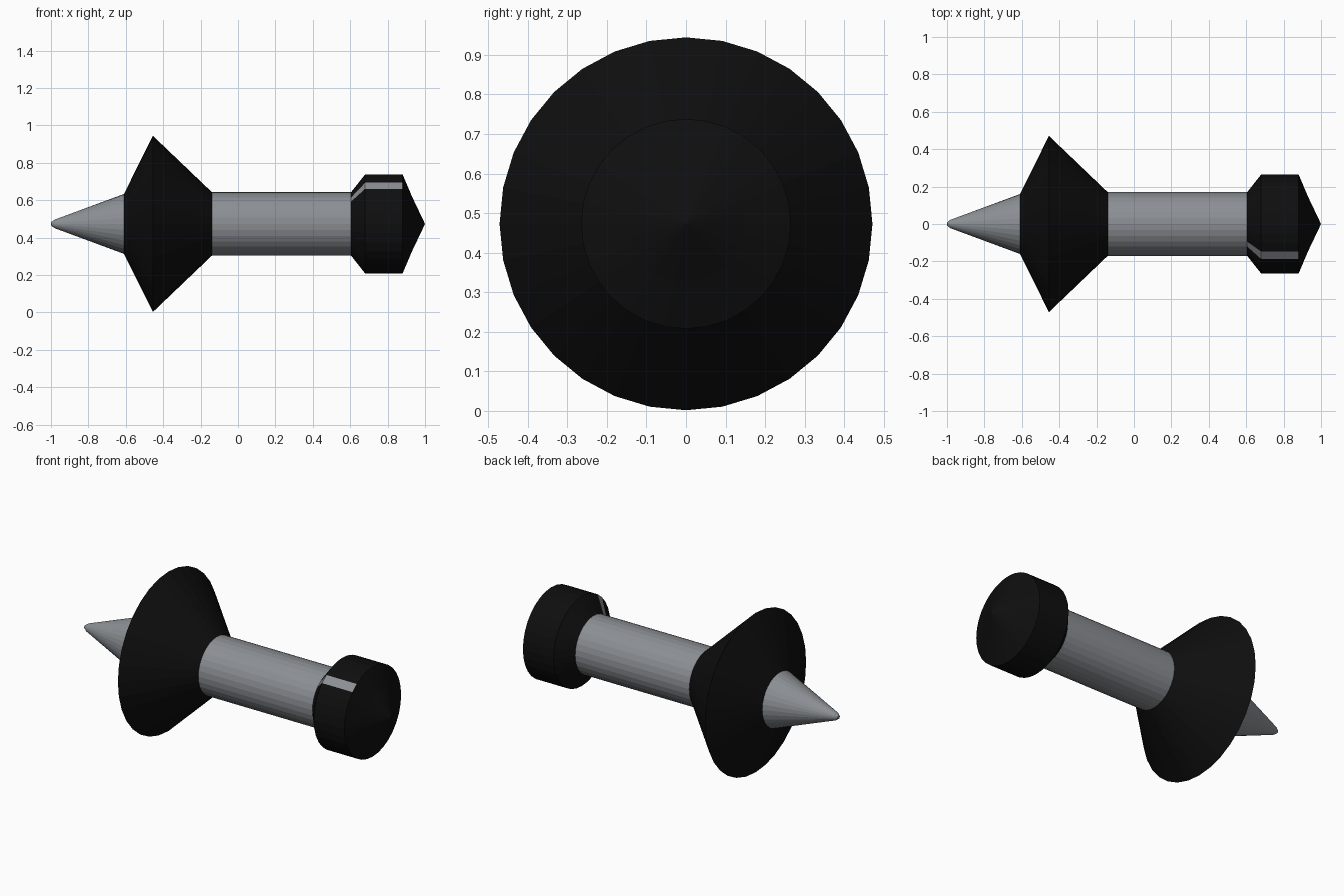
import bpy, bmesh, math

SIDES = 32
AXIS_Z = 0.473

cube = bpy.data.objects.get("Cube")
if cube:
    bpy.data.objects.remove(cube, do_unlink=True)


def material(name, colour):
    m = bpy.data.materials.new(name)
    m.use_nodes = True
    m.diffuse_color = colour
    m.node_tree.nodes["Principled BSDF"].inputs["Base Color"].default_value = colour
    return m


black = material("black", (0.0045, 0.0045, 0.0045, 1))
grey = material("steel grey", (0.26, 0.275, 0.295, 1))


def lathe(name, profile, materials, stripe=None, stripe_rings=0):
    """Turn (x, radius) points around the long axis; a stripe colours one side."""
    bm = bmesh.new()
    rings = []
    for x, r in profile:
        if r == 0:
            rings.append([bm.verts.new((x, 0, AXIS_Z))] * SIDES)
            continue
        ring = []
        for k in range(SIDES):
            a = 2 * math.pi * k / SIDES
            ring.append(bm.verts.new((x, -r * math.sin(a), AXIS_Z + r * math.cos(a))))
        rings.append(ring)
    for i in range(len(rings) - 1):
        for k in range(SIDES):
            n = (k + 1) % SIDES
            corners = (rings[i][n], rings[i + 1][n], rings[i + 1][k], rings[i][k])
            face = bm.faces.new(list(dict.fromkeys(corners)))
            if k == stripe and i < stripe_rings:
                face.material_index = 1
    mesh = bpy.data.meshes.new(name)
    bm.to_mesh(mesh)
    bm.free()
    for m in materials:
        mesh.materials.append(m)
    obj = bpy.data.objects.new(name, mesh)
    bpy.context.collection.objects.link(obj)
    return obj


# Pointed tip with a blunted end
lathe("tip", [(-1, 0), (-0.998, 0.01), (-0.98, 0.023), (-0.61, 0.16)], [grey])

# Wide double-cone flange
lathe("flange", [(-0.61, 0.16), (-0.455, 0.471), (-0.14, 0.17)], [black])

# Straight shaft
lathe("shaft", [(-0.14, 0.17), (0.605, 0.17)], [grey])

# Knob with a single marker stripe on its chamfer and side
lathe("knob", [(0.605, 0.17), (0.68, 0.265), (0.88, 0.265), (0.93, 0.147), (1, 0)],
      [black, grey], stripe=3, stripe_rings=2)
